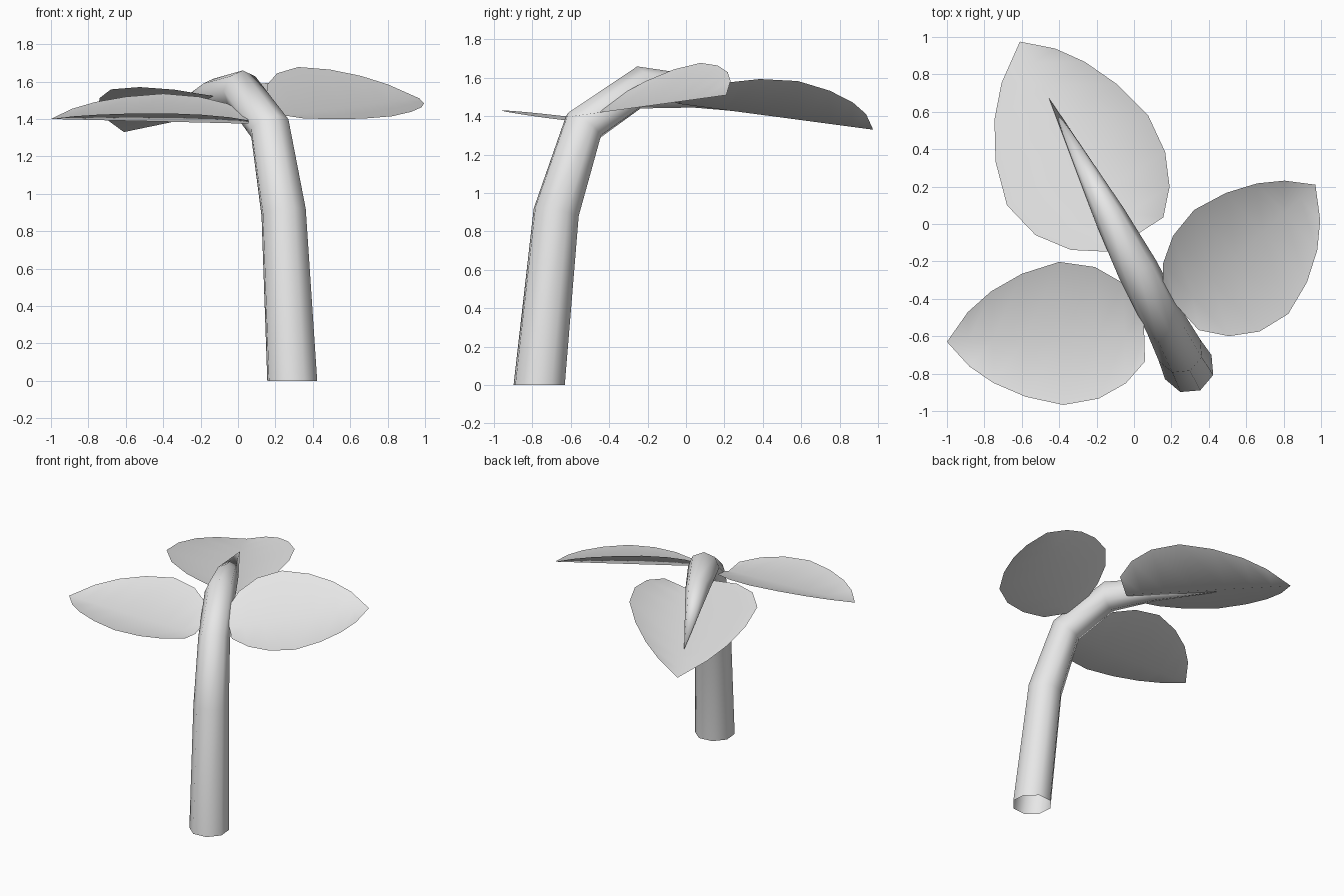
import bpy
from math import sin, cos, tau, radians
from mathutils import Vector

cube = bpy.data.objects.get("Cube")
if cube:
    bpy.data.objects.remove(cube, do_unlink=True)

grey = bpy.data.materials.new("pale_grey")
grey.use_nodes = True
colour = (0.8, 0.8, 0.8, 1)
grey.diffuse_color = colour
grey.node_tree.nodes["Principled BSDF"].inputs["Base Color"].default_value = colour


def loft(name, rows, closed):
    """Join rows of points with quads into one smooth shaded surface."""
    count = len(rows[0])
    spans = count if closed else count - 1
    verts = [point for row in rows for point in row]
    faces = []
    for r in range(len(rows) - 1):
        for i in range(spans):
            j = (i + 1) % count
            a, b = r * count, (r + 1) * count
            faces.append((a + i, a + j, b + j, b + i))
    mesh = bpy.data.meshes.new(name)
    mesh.from_pydata(verts, [], faces)
    mesh.materials.append(grey)
    obj = bpy.data.objects.new(name, mesh)
    bpy.context.collection.objects.link(obj)
    # Merge the collapsed rows at pointed ends
    bpy.ops.object.select_all(action="DESELECT")
    obj.select_set(True)
    bpy.context.view_layer.objects.active = obj
    bpy.ops.object.mode_set(mode="EDIT")
    bpy.ops.mesh.select_all(action="SELECT")
    bpy.ops.mesh.remove_doubles(threshold=0.0001)
    bpy.ops.object.mode_set(mode="OBJECT")
    bpy.ops.object.shade_smooth()
    return obj


# Stem: open eight-sided tube that bends over and tapers to a point
lean = Vector((-0.46, 0.888, 0))
side = Vector((-0.888, -0.46, 0))
foot = Vector((0.29, -0.765, 0))
stem_rings = [  # distance along the lean, height, radius, tilt in degrees
    (0, 0, 0.14, 0),
    (0.1, 0.9, 0.125, 13),
    (0.26, 1.35, 0.112, 38),
    (0.585, 1.55, 0.11, 85),
    (0.91, 1.53, 0.085, 95),
    (1.62, 1.39, 0, 95),
]


def stem_ring(along, height, radius, tilt):
    centre = foot + lean * along + Vector((0, 0, height))
    out = lean * cos(radians(tilt)) - Vector((0, 0, sin(radians(tilt))))
    return [centre + radius * (out * cos(tau * k / 8) + side * sin(tau * k / 8))
            for k in range(8)]


loft("stem", [stem_ring(*ring) for ring in stem_rings], True)

# Leaves: one outline, a straight midrib, and two halves that lift like a shallow V
outline = [(0, 0.38), (0.1, 0.7), (0.24, 0.92), (0.42, 1),
           (0.61, 0.86), (0.77, 0.64), (0.89, 0.38), (1, 0)]


def leaf(name, base, tip, left, right):
    """left and right give each half's widest reach and its rise there."""
    base, tip = Vector(base), Vector(tip)
    forward = tip - base
    across = Vector((-forward.y, forward.x, 0)).normalized()
    rows = []
    for t, w in outline:
        rib = base + forward * t
        rows.append([rib + across * sign * w * reach + Vector((0, 0, w * rise))
                     for sign, (reach, rise) in ((-1, right), (0, (0, 0)), (1, left))])
    return loft(name, rows, False)


leaf("right_leaf", (0.055, -0.6, 1.375), (-1, -0.63, 1.4), (0.355, 0.045), (0.41, 0.15))
leaf("left_leaf", (0.24, -0.45, 1.42), (0.97, 0.21, 1.51), (0.335, 0.22), (0.415, -0.043))
leaf("back_leaf", (0.04, -0.04, 1.465), (-0.61, 0.975, 1.33), (0.53, 0.15), (0.365, 0.175))
